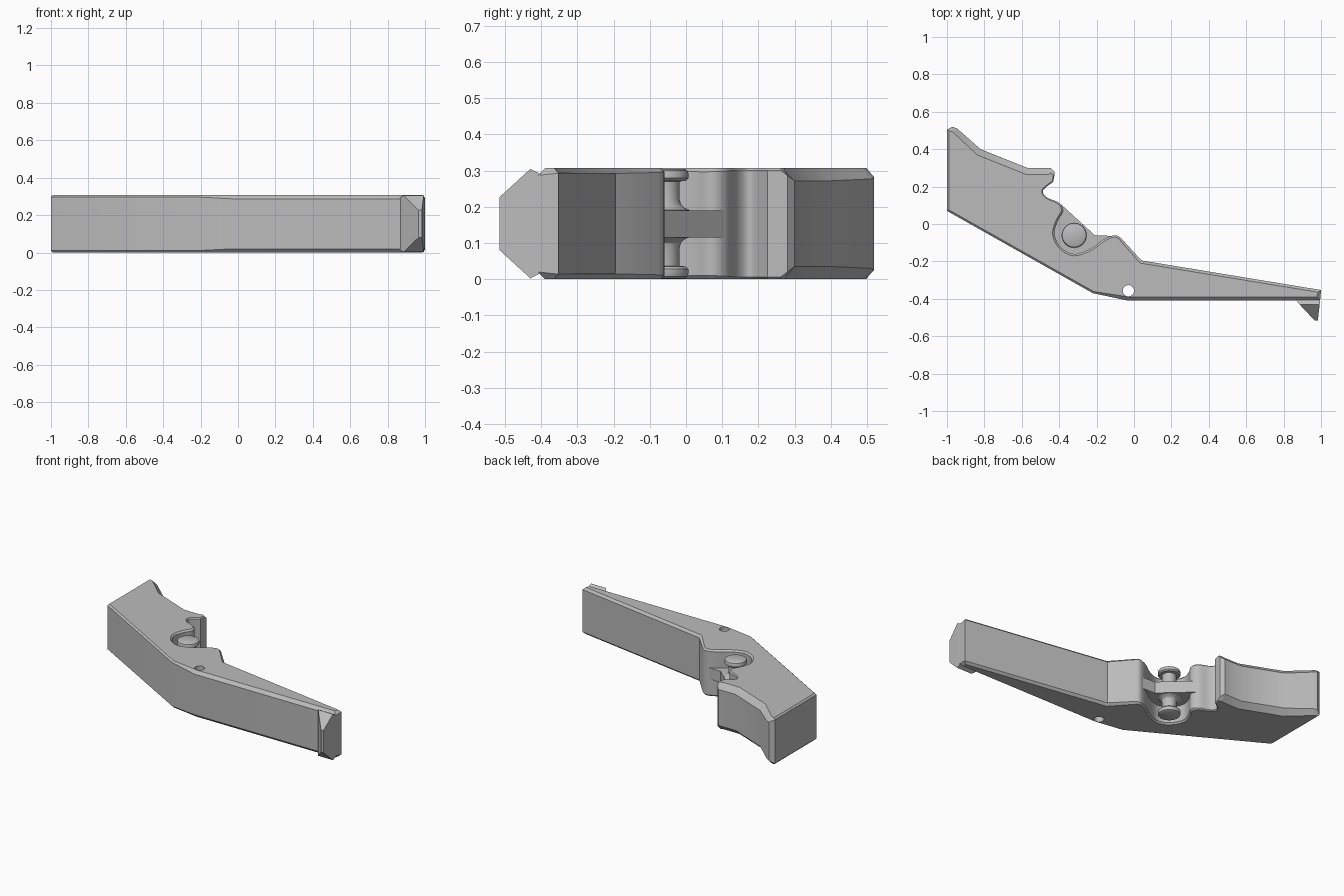
import bpy, bmesh
from math import pi
from mathutils import Vector

if "Cube" in bpy.data.objects:
    bpy.data.objects.remove(bpy.data.objects["Cube"], do_unlink=True)

H = 0.307          # overall thickness
PIN = (-0.32, -0.06)

gray = bpy.data.materials.new("satin gray")
gray.use_nodes = True
COLOR = (0.5, 0.5, 0.5, 1)
gray.diffuse_color = COLOR
gray.node_tree.nodes["Principled BSDF"].inputs["Base Color"].default_value = COLOR


def finish(bm, name, smooth=True):
    bmesh.ops.recalc_face_normals(bm, faces=bm.faces)
    mesh = bpy.data.meshes.new(name)
    bm.to_mesh(mesh)
    bm.free()
    mesh.materials.append(gray)
    ob = bpy.data.objects.new(name, mesh)
    bpy.context.collection.objects.link(ob)
    bpy.ops.object.select_all(action='DESELECT')
    ob.select_set(True)
    bpy.context.view_layer.objects.active = ob
    if smooth:
        bpy.ops.object.shade_smooth_by_angle(angle=pi / 6)
    return ob


def loft(bm, rings):
    """Skin stacked rings of equal length and cap both ends."""
    loops = [[bm.verts.new(p) for p in ring] for ring in rings]
    n = len(loops[0])
    for a, b in zip(loops, loops[1:]):
        for i in range(n):
            j = (i + 1) % n
            bm.faces.new((a[i], a[j], b[j], b[i]))
    bm.faces.new(loops[0][::-1])
    bm.faces.new(loops[-1])


def spline(points, steps=5):
    """Catmull-Rom curve through the points."""
    pts = [Vector(p) for p in points]
    pts = [pts[0]] + pts + [pts[-1]]
    out = []
    for a, b, c, d in zip(pts, pts[1:], pts[2:], pts[3:]):
        for s in range(steps):
            t = s / steps
            out.append(0.5 * (2 * b + (c - a) * t + (2 * a - 5 * b + 4 * c - d) * t * t
                              + (3 * b - a - 3 * c + d) * t ** 3))
    return out + [pts[-1]]


def inset(outline):
    """Move each corner inward by its own chamfer width."""
    out = []
    for i, p in enumerate(outline):
        a = (p - outline[i - 1]).to_2d().normalized()
        b = (outline[(i + 1) % len(outline)] - p).to_2d().normalized()
        na, nb = Vector((-a.y, a.x)), Vector((-b.y, b.x))
        q = p.to_2d() + (na + nb) * p.z / max(0.5, 1 + na.dot(nb))
        out.append(q)
    return out


# Lever body outline: x, y, chamfer width
front = [(-1, 0.07, 0.01), (-0.22, -0.37, 0.01), (-0.03, -0.41, 0.02),
         (0.995, -0.41, 0.02), (1, -0.353, 0.014), (0.04, -0.195, 0.015)]
pocket = [(-0.07, -0.075, 0.012), (-0.1, -0.06, 0.01), (-0.155, -0.078, 0.01),
          (-0.235, -0.133, 0.01), (-0.32, -0.16, 0.01), (-0.39, -0.125, 0.01),
          (-0.425, -0.055, 0.01), (-0.408, 0.015, 0.01), (-0.378, 0.07, 0.01),
          (-0.40, 0.113, 0.008), (-0.465, 0.142, 0.006), (-0.486, 0.18, 0.006),
          (-0.432, 0.225, 0.006)]
back = [(-0.425, 0.262, 0.006), (-0.425, 0.28, 0.02), (-0.445, 0.30, 0.035),
        (-0.57, 0.30, 0.035), (-0.82, 0.40, 0.035), (-0.945, 0.51, 0.03),
        (-0.97, 0.52, 0.025), (-1, 0.505, 0.01)]
outline = [Vector(p) for p in front] + spline(pocket) + [Vector(p) for p in back]
inner = inset(outline)
bm = bmesh.new()
loft(bm, [[(q.x, q.y, 0) for q in inner],
          [(p.x, p.y, p.z) for p in outline],
          [(p.x, p.y, H - p.z) for p in outline],
          [(q.x, q.y, H) for q in inner]])
body = finish(bm, "lever_body", smooth=False)

# Small through hole
bpy.ops.mesh.primitive_cylinder_add(vertices=32, radius=0.03, depth=1, location=(-0.03, -0.357, H / 2))
cutter = bpy.context.object
cutter.name = "hole_cutter"
cutter.hide_render = True
cutter.data.materials.append(gray)
cut = body.modifiers.new("hole", 'BOOLEAN')
cut.object = cutter
cut.solver = 'EXACT'
bpy.ops.object.select_all(action='DESELECT')
body.select_set(True)
bpy.context.view_layer.objects.active = body
bpy.ops.object.modifier_apply(modifier=cut.name)
bpy.data.objects.remove(cutter, do_unlink=True)
bpy.ops.object.shade_smooth_by_angle(angle=pi / 6)

# Web across the middle of the pocket
web = [(-0.09, -0.065), (-0.21, -0.06), (-0.39, 0.105), (-0.42, 0.11), (-0.45, 0.05),
       (-0.45, -0.1), (-0.32, -0.2), (-0.15, -0.15)]
bm = bmesh.new()
loft(bm, [[(x, y, z) for x, y in web] for z in (0.115, 0.19)])
finish(bm, "pocket_web", smooth=False)

# Hook at the tip, narrowing towards its point
bm = bmesh.new()
sections = [((0.86, -0.40), (0.995, -0.40), 0.018), ((0.885, -0.43), (0.993, -0.43), 0.002),
            ((0.965, -0.515), (0.983, -0.515), 0.08)]
for a, b, margin in sections:
    for x, y in (a, b):
        for z in (margin, H - margin):
            bm.verts.new((x, y, z))
bmesh.ops.convex_hull(bm, input=bm.verts)
bmesh.ops.dissolve_limit(bm, angle_limit=0.02, verts=bm.verts, edges=bm.edges)
finish(bm, "tip_hook", smooth=False)

# Pivot pin: flared shaft with a rounded head at each end
half = [(0.055, 0.002), (0.064, 0.007), (0.067, 0.016), (0.067, 0.028), (0.06, 0.035),
        (0.042, 0.037), (0.042, 0.085), (0.046, 0.1), (0.056, 0.11), (0.07, 0.116)]
profile = half + [(r, H - z) for r, z in reversed(half)]
bm = bmesh.new()
loops = []
for r, z in profile:
    ring = bmesh.ops.create_circle(bm, segments=40, radius=r)["verts"]
    bmesh.ops.translate(bm, verts=ring, vec=(*PIN, z))
    loops.append(ring)
for a, b in zip(loops, loops[1:]):
    for i in range(len(a)):
        j = (i + 1) % len(a)
        bm.faces.new((a[i], a[j], b[j], b[i]))
bm.faces.new(loops[0])
bm.faces.new(loops[-1])
finish(bm, "pivot_pin")
